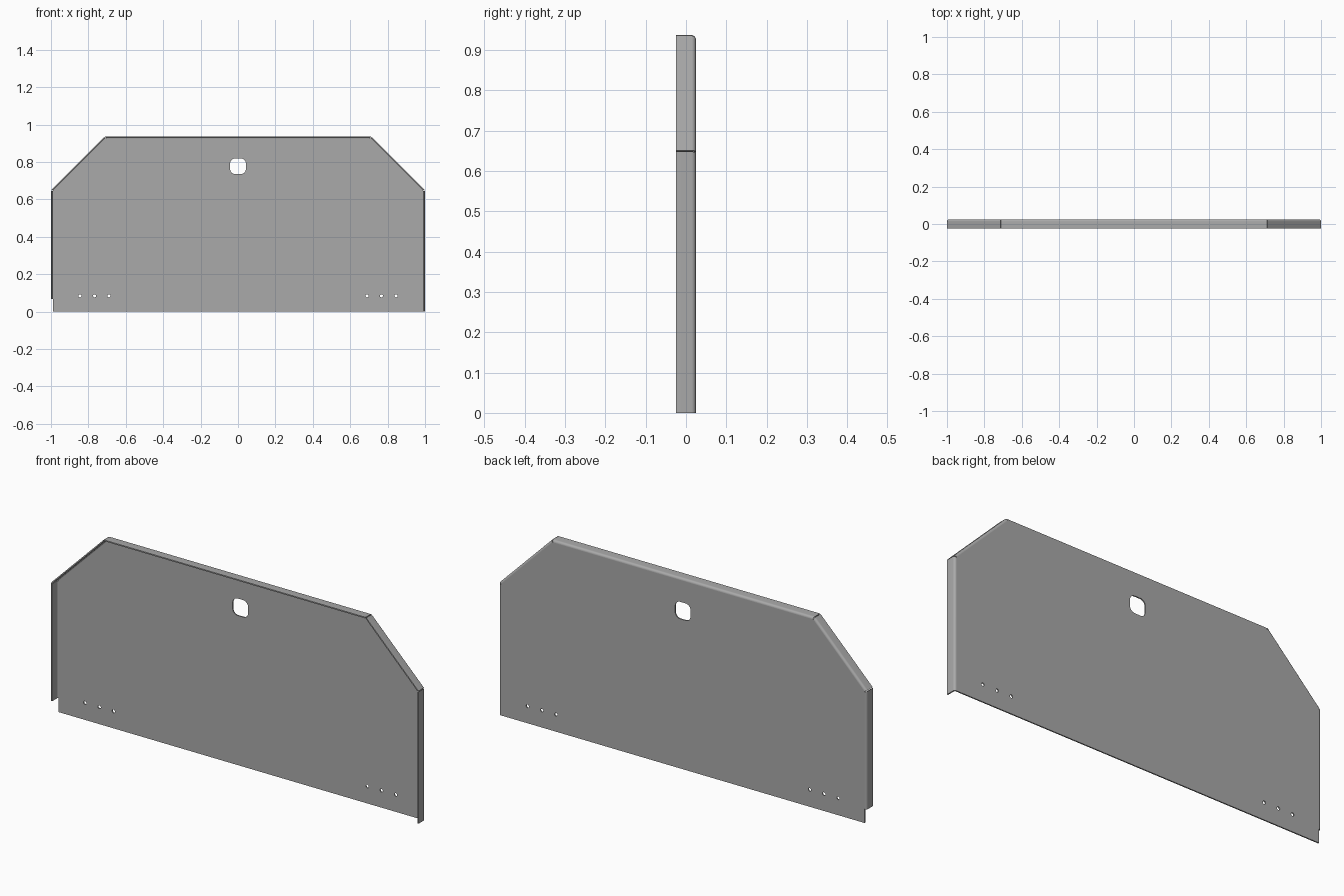
import bpy, bmesh, math
from mathutils import Vector

if "Cube" in bpy.data.objects:
    bpy.data.objects.remove(bpy.data.objects["Cube"])

T, R, Y = 0.006, 0.011, 0.0245      # sheet thickness, bend radius, half depth
GAP = 0.002                         # relief gap at the flange corners

steel = bpy.data.materials.new("sheet grey")
steel.diffuse_color = (0.40, 0.40, 0.40, 1)
steel.use_nodes = True
steel.node_tree.nodes["Principled BSDF"].inputs["Base Color"].default_value = steel.diffuse_color


def finish(bm, name):
    bmesh.ops.recalc_face_normals(bm, faces=bm.faces)
    me = bpy.data.meshes.new(name)
    bm.to_mesh(me)
    bm.free()
    me.materials.append(steel)
    ob = bpy.data.objects.new(name, me)
    bpy.context.collection.objects.link(ob)
    bpy.context.view_layer.objects.active = ob
    ob.select_set(True)
    bpy.ops.object.shade_smooth_by_angle(angle=math.radians(30))
    ob.select_set(False)


# Outer outline in x, z, running from bottom left over the top to bottom right
path = [Vector(p) for p in ((-1, 0), (-1, 0.65), (-0.713, 0.937),
                            (0.713, 0.937), (1, 0.65), (1, 0))]
dirs = [(b - a).normalized() for a, b in zip(path, path[1:])]
norms = [Vector((d.y, -d.x)) for d in dirs]     # pointing inwards


def inset(i, d):
    """Outline corner i moved inwards by d, on the mitre line."""
    a, b = norms[max(i - 1, 0)], norms[min(i, len(norms) - 1)]
    return path[i] + (a + b) * d / (1 + a.dot(b))


def circle(cx, cz, r, n=20):
    return [Vector((cx + r * math.cos(k * math.tau / n),
                    cz + r * math.sin(k * math.tau / n))) for k in range(n)]


def rounded_square(cx, cz, half, r, n=6):
    pts = []
    for q in range(4):
        mid = math.pi / 4 + q * math.pi / 2
        ox = math.copysign(half - r, math.cos(mid))
        oz = math.copysign(half - r, math.sin(mid))
        for k in range(n + 1):
            a = (q + k / n) * math.pi / 2
            pts.append(Vector((cx + ox + r * math.cos(a), cz + oz + r * math.sin(a))))
    return pts


# Flat back plate with handle opening and bolt holes
loops = [[inset(i, R) for i in range(len(path))],
         rounded_square(0, 0.777, 0.042, 0.027)]
loops += [circle(s * x, 0.084, 0.008) for s in (-1, 1) for x in (0.69, 0.767, 0.845)]
bm = bmesh.new()
edges = []
for loop in loops:
    vs = [bm.verts.new((p.x, Y, p.y)) for p in loop]
    edges += [bm.edges.new((vs[k - 1], vs[k])) for k in range(len(vs))]
bmesh.ops.triangle_fill(bm, edges=edges, use_beauty=True)
ext = bmesh.ops.extrude_face_region(bm, geom=bm.faces[:])
bmesh.ops.translate(bm, vec=(0, -T, 0),
                    verts=[g for g in ext["geom"] if isinstance(g, bmesh.types.BMVert)])
finish(bm, "back_plate")

# Flange section: (inset, y), bent from the plate towards the front
angles = [k * math.pi / 12 for k in range(7)]
arc = lambda r: [(R - r * math.sin(a), Y - R + r * math.cos(a)) for a in angles]
section = arc(R) + [(0, -Y), (T, -Y)] + arc(R - T)[::-1]

# One bent flange per outline side, mitred at the corners
names = ["left_flange", "upper_left_flange", "top_flange",
         "upper_right_flange", "right_flange"]
for s, name in enumerate(names):
    bm = bmesh.new()
    start_trim = 0.068 if s == 0 else GAP
    end_trim = 0 if s == len(names) - 1 else GAP
    rings = []
    for i, shift in ((s, start_trim), (s + 1, -end_trim)):
        ring = []
        for d, y in section:
            p = inset(i, d) + dirs[s] * shift
            ring.append(bm.verts.new((p.x, y, p.y)))
        rings.append(ring)
    a, b = rings
    for k in range(len(a)):
        bm.faces.new((a[k - 1], a[k], b[k], b[k - 1]))
    bm.faces.new(a)
    bm.faces.new(b)
    finish(bm, name)
